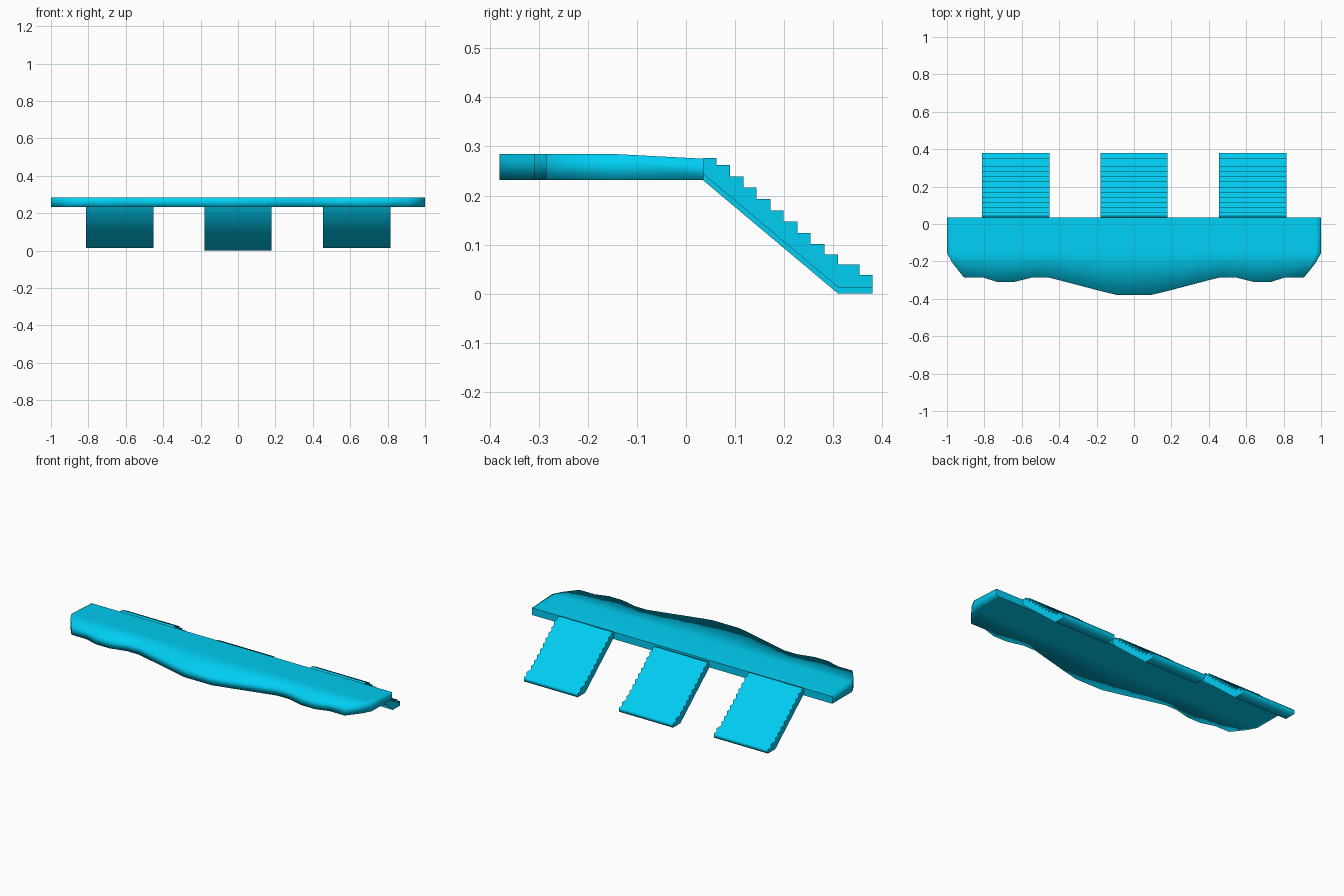
import bpy, bmesh

if "Cube" in bpy.data.objects:
    bpy.data.objects.remove(bpy.data.objects["Cube"])

mat = bpy.data.materials.new("cyan")
mat.diffuse_color = (0.0, 0.62, 0.9, 1)
mat.use_nodes = True
mat.node_tree.nodes["Principled BSDF"].inputs["Base Color"].default_value = mat.diffuse_color


def finish(bm, name, is_sharp):
    """Smooth-shade the mesh, keeping the edges picked by is_sharp crisp."""
    bmesh.ops.recalc_face_normals(bm, faces=bm.faces)
    for f in bm.faces:
        f.smooth = True
    for e in bm.edges:
        e.smooth = not is_sharp(e)
    me = bpy.data.meshes.new(name)
    bm.to_mesh(me)
    bm.free()
    me.materials.append(mat)
    ob = bpy.data.objects.new(name, me)
    bpy.context.collection.objects.link(ob)
    return ob


# Platform: wavy front edge, straight back, top dipping slightly to the back
BACK, MID, LOW, HIGH, REAR_HIGH = 0.036, -0.155, 0.232, 0.285, 0.275
half = [(0.09, -0.38), (0.2, -0.353), (0.34, -0.316), (0.46, -0.285),
        (0.54, -0.285), (0.64, -0.31), (0.73, -0.31), (0.81, -0.285),
        (0.91, -0.285), (0.97, -0.21), (1.0, MID)]
front = [(-x, y) for x, y in reversed(half)] + half

bm = bmesh.new()
columns = []
for x, y in front:
    ring = [(x, BACK, LOW), (x, MID, LOW), (x, y, LOW),
            (x, y, HIGH), (x, MID, HIGH), (x, BACK, REAR_HIGH)]
    columns.append([bm.verts.new(p) for p in ring])
for a, b in zip(columns, columns[1:]):
    for i in range(6):
        j = (i + 1) % 6
        bm.faces.new((a[i], a[j], b[j], b[i]))
for c in (columns[0], columns[-1]):
    bm.faces.new(c)
bmesh.ops.remove_doubles(bm, verts=bm.verts, dist=0.0001)
finish(bm, "platform",
       lambda e: all(abs(v.co.y - BACK) < 1e-4 for v in e.verts))

# Stair profile (y, z): edges of each tread, then the sloping underside
treads = [(0.062, 0.276), (0.09, 0.262), (0.117, 0.239), (0.144, 0.216),
          (0.172, 0.193), (0.199, 0.17), (0.227, 0.147), (0.254, 0.124),
          (0.282, 0.101), (0.31, 0.08), (0.353, 0.059), (0.38, 0.038)]
profile = []
start = BACK
for end, z in treads:
    profile += [(start, z), (end, z)]
    start = end
profile += [(0.38, 0.013), (0.31, 0.013), (BACK, 0.243)]


def staircase(name, x, drop):
    bm = bmesh.new()
    sides = [[bm.verts.new((x + s * 0.18, y, z - drop)) for y, z in profile]
             for s in (-1, 1)]
    n = len(profile)
    for i in range(n):
        j = (i + 1) % n
        bm.faces.new((sides[0][i], sides[0][j], sides[1][j], sides[1][i]))
    for s in sides:
        bm.faces.new(s)
    # side outlines stay crisp
    finish(bm, name, lambda e: abs(e.verts[0].co.x - e.verts[1].co.x) < 1e-4)


# Three staircases, the middle one slightly lower
staircase("left_stairs", -0.632, 0.0)
staircase("middle_stairs", 0.0, 0.013)
staircase("right_stairs", 0.635, 0.0)
